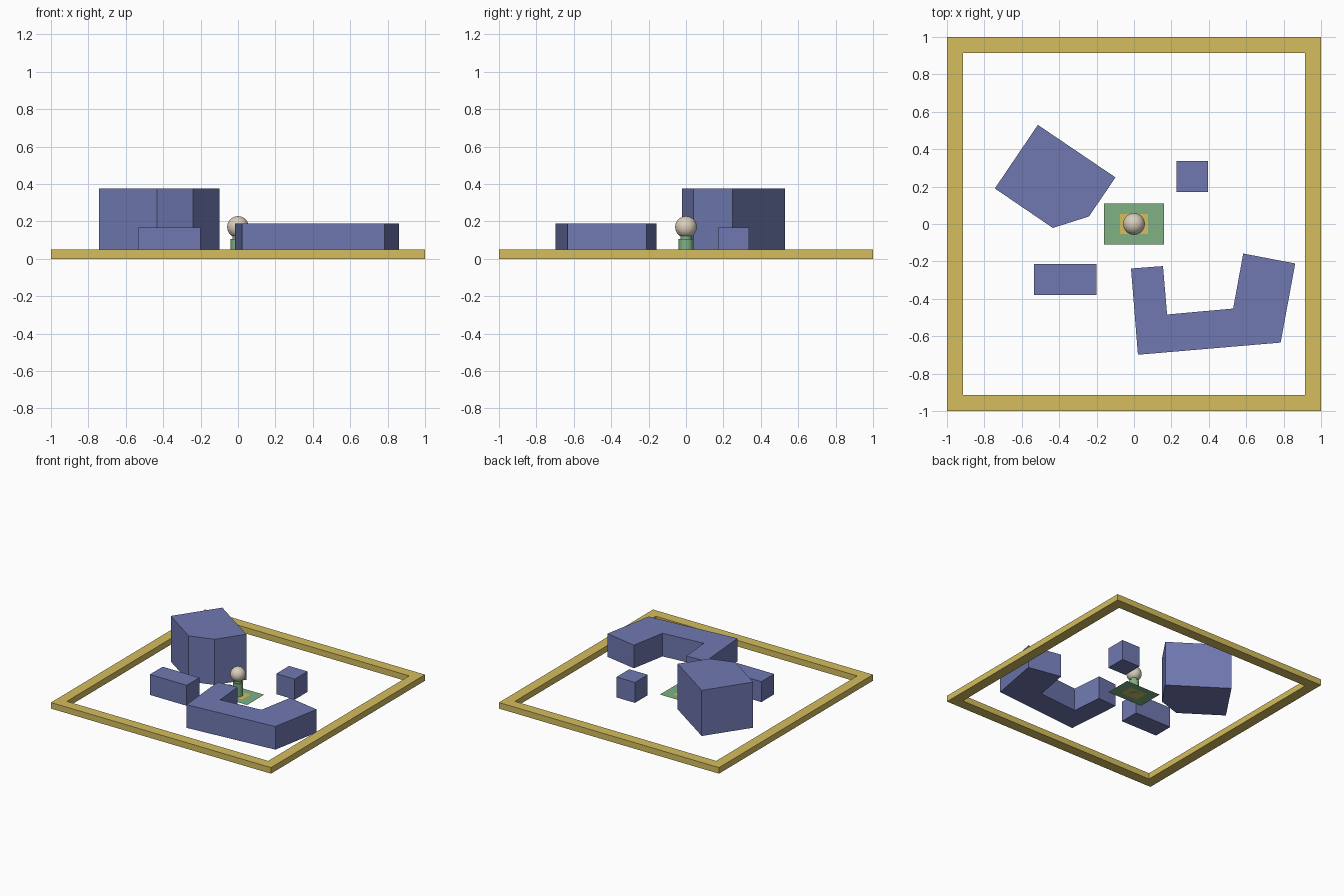
import bpy, bmesh

if "Cube" in bpy.data.objects:
    bpy.data.objects.remove(bpy.data.objects["Cube"])


def material(name, rgb):
    m = bpy.data.materials.new(name)
    m.diffuse_color = (*rgb, 1)
    m.use_nodes = True
    m.node_tree.nodes["Principled BSDF"].inputs["Base Color"].default_value = m.diffuse_color
    return m


BLUE = material("block_blue", (0.16, 0.19, 0.44))
GOLD = material("frame_gold", (0.66, 0.51, 0.11))
GREEN = material("mat_green", (0.21, 0.44, 0.23))
CREAM = material("head_cream", (0.70, 0.62, 0.50))


def finish(name, bm, mat):
    bmesh.ops.recalc_face_normals(bm, faces=bm.faces)
    me = bpy.data.meshes.new(name)
    bm.to_mesh(me)
    bm.free()
    me.materials.append(mat)
    ob = bpy.data.objects.new(name, me)
    bpy.context.collection.objects.link(ob)
    return ob


def prism(name, outline, height, mat):
    """Extrude a ground outline straight up."""
    bm = bmesh.new()
    face = bm.faces.new([bm.verts.new((x, y, 0)) for x, y in outline])
    top = bmesh.ops.extrude_face_region(bm, geom=[face], use_keep_orig=True)["geom"]
    for v in top:
        if isinstance(v, bmesh.types.BMVert):
            v.co.z += height
    return finish(name, bm, mat)


def rect(x0, y0, x1, y1):
    return [(x0, y0), (x1, y0), (x1, y1), (x0, y1)]


def ring(name, outer, inner, height, mat):
    """Rectangular border; flat when height is zero."""
    bm = bmesh.new()
    o, i = ([bm.verts.new((x, y, 0)) for x, y in rect(-a, -b, a, b)]
            for a, b in (outer, inner))
    faces = [bm.faces.new((o[k], o[(k + 1) % 4], i[(k + 1) % 4], i[k])) for k in range(4)]
    if height:
        geom = bmesh.ops.extrude_face_region(bm, geom=faces, use_keep_orig=True)["geom"]
        for v in geom:
            if isinstance(v, bmesh.types.BMVert):
                v.co.z += height
    return finish(name, bm, mat)


# Square border around the site
ring("border_frame", (1, 1), (0.915, 0.915), 0.05, GOLD)

# Building blocks
prism("tall_block", [(-0.514, 0.53), (-0.744, 0.19), (-0.434, -0.021),
                     (-0.241, 0.04), (-0.099, 0.249)], 0.375, BLUE)
prism("u_shaped_block", [(-0.016, -0.238), (0.021, -0.699), (0.784, -0.634),
                         (0.862, -0.211), (0.584, -0.158), (0.53, -0.452),
                         (0.177, -0.484), (0.155, -0.225)], 0.19, BLUE)
prism("long_box", rect(-0.535, -0.38, -0.2, -0.214), 0.168, BLUE)
prism("small_cube", rect(0.228, 0.171, 0.396, 0.337), 0.168, BLUE)

# Flat mat with a gold centre patch
ring("mat_border", (0.16, 0.11), (0.075, 0.053), 0, GREEN)
bm = bmesh.new()
bm.faces.new([bm.verts.new((x, y, 0)) for x, y in rect(-0.075, -0.053, 0.075, 0.053)])
finish("mat_centre", bm, GOLD)


# Standing marker: round body, neck and ball head
def cylinder(name, radius, z0, z1):
    bpy.ops.mesh.primitive_cylinder_add(vertices=32, radius=radius, depth=z1 - z0,
                                        location=(0, 0, (z0 + z1) / 2))
    ob = bpy.context.object
    ob.name = name
    ob.data.materials.append(GREEN)
    bpy.ops.object.shade_smooth_by_angle()


cylinder("marker_body", 0.039, 0, 0.105)
cylinder("marker_neck", 0.03, 0.105, 0.13)
bpy.ops.mesh.primitive_uv_sphere_add(segments=32, ring_count=16, radius=0.058,
                                     location=(0, 0, 0.17))
head = bpy.context.object
head.name = "marker_head"
head.data.materials.append(CREAM)
bpy.ops.object.shade_smooth_by_angle()
